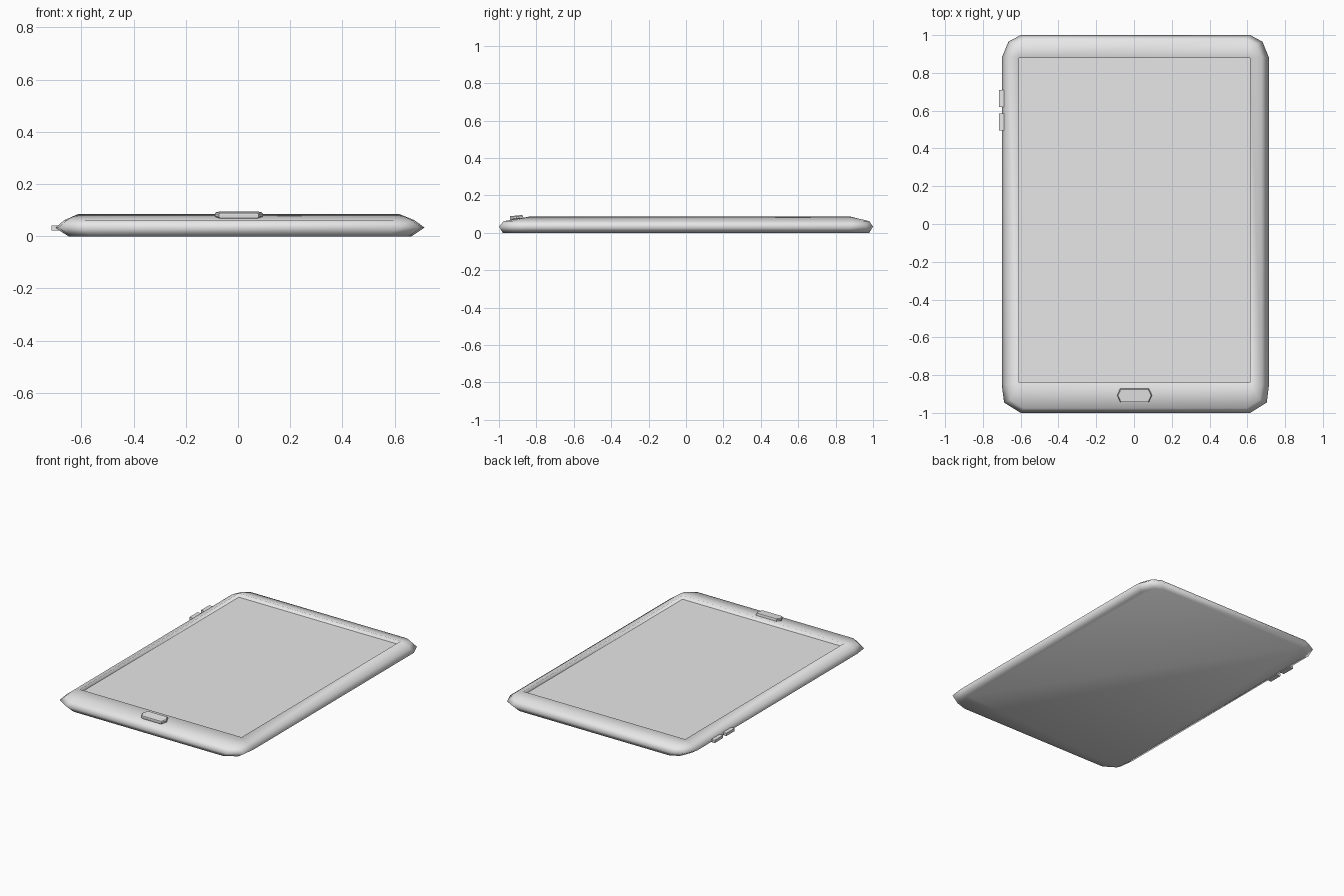
import bpy
import bmesh
from mathutils import Matrix, Vector

if "Cube" in bpy.data.objects:
    bpy.data.objects.remove(bpy.data.objects["Cube"], do_unlink=True)


def make_material(name, color):
    mat = bpy.data.materials.new(name)
    mat.use_nodes = True
    mat.diffuse_color = color
    mat.node_tree.nodes["Principled BSDF"].inputs["Base Color"].default_value = color
    return mat


grey = make_material("light grey", (0.8, 0.8, 0.8, 1))


def finish(name, bm, smooth=False):
    bmesh.ops.remove_doubles(bm, verts=bm.verts, dist=0.0005)
    bmesh.ops.recalc_face_normals(bm, faces=bm.faces)
    mesh = bpy.data.meshes.new(name)
    for face in bm.faces:
        face.smooth = smooth
    bm.to_mesh(mesh)
    bm.free()
    mesh.materials.append(grey)
    obj = bpy.data.objects.new(name, mesh)
    bpy.context.collection.objects.link(obj)
    return obj


def loft(bm, rings):
    """Skin a stack of closed rings and cap both ends."""
    loops = [[bm.verts.new(p) for p in ring] for ring in rings]
    for a, b in zip(loops, loops[1:]):
        n = len(a)
        for i in range(n):
            j = (i + 1) % n
            bm.faces.new((a[i], a[j], b[j], b[i]))
    bm.faces.new(loops[0])
    bm.faces.new(loops[-1])


def cut_rectangle(x0, x1, y0, y1, z, cut):
    """Rectangle whose corners are cut in two steps; cut scales the corner size."""
    points = []
    corners = ((x0, y0, 1, 1), (x1, y0, -1, 1), (x1, y1, -1, -1), (x0, y1, 1, -1))
    for n, (x, y, sx, sy) in enumerate(corners):
        length, mx, my = (0.15, 0.012, 0.055) if sy > 0 else (0.12, 0.035, 0.035)
        steps = [(0, length), (mx, my), (0.10, 0)]
        if n % 2:
            steps.reverse()
        points += [Vector((x + sx * dx * cut, y + sy * dy * cut, z)) for dx, dy in steps]
    return points


# Case: rounded edge rising to a rim, then a recess for the display
OPENING = (-0.61, 0.615, -0.84, 0.88)
body = bmesh.new()
loft(body, [
    cut_rectangle(-0.65, 0.665, -0.98, 0.98, 0.0, 0.9),
    cut_rectangle(-0.70, 0.715, -1.0, 1.0, 0.033, 1.0),
    cut_rectangle(-0.665, 0.675, -0.975, 0.98, 0.062, 0.8),
    cut_rectangle(*OPENING, 0.086, 0.0),
    cut_rectangle(*OPENING, 0.055, 0.0),
])
finish("case", body, smooth=True)


def add_box(name, x0, x1, y0, y1, z0, z1):
    bm = bmesh.new()
    size = Matrix.Diagonal((x1 - x0, y1 - y0, z1 - z0, 1))
    centre = Matrix.Translation(((x0 + x1) / 2, (y0 + y1) / 2, (z0 + z1) / 2))
    bmesh.ops.create_cube(bm, size=1, matrix=centre @ size)
    return finish(name, bm)


# Display plate in the recess
add_box("display", *OPENING, 0.056, 0.06)

# Volume keys on the edge
for label, y in (("upper", 0.665), ("lower", 0.54)):
    add_box(label + "_side_key", -0.715, -0.685, y - 0.045, y + 0.045, 0.023, 0.042)

# Home key: six-sided, with a chamfered underside, tilted to follow the rim
outline = ((-0.092, 0), (-0.076, -0.035), (0.076, -0.035),
           (0.092, 0), (0.076, 0.035), (-0.076, 0.035))
key = bmesh.new()
loft(key, [[Vector((x * s, y * s, z)) for x, y in outline]
           for z, s in ((-0.01, 0.95), (-0.005, 1.0), (0.005, 1.0), (0.01, 0.95))])
home = finish("home_key", key)
home.location = (0.003, -0.907, 0.082)
home.rotation_euler = (0.1, 0, 0)
